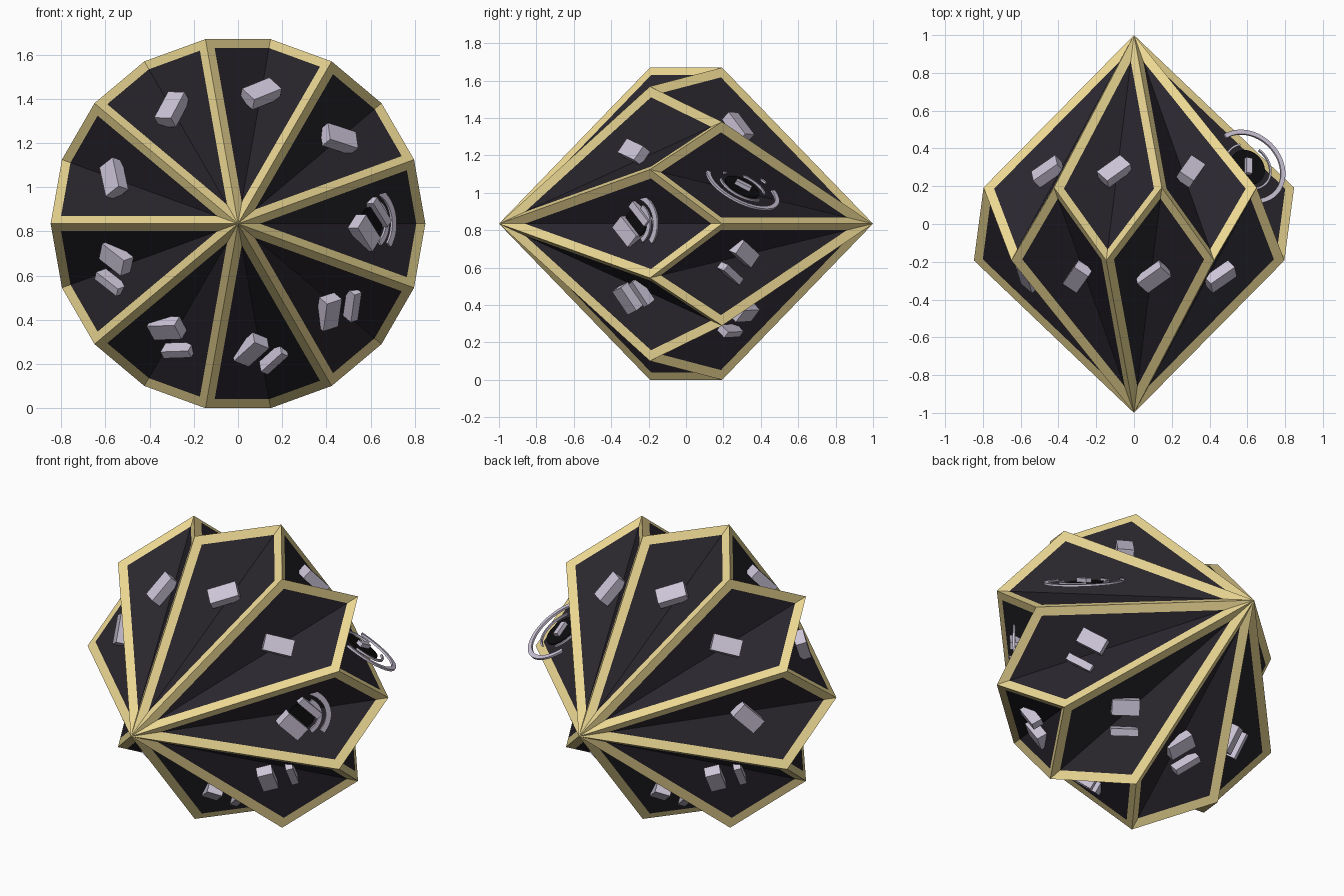
import bpy, bmesh, math
from mathutils import Vector, Matrix

if "Cube" in bpy.data.objects:
    bpy.data.objects.remove(bpy.data.objects["Cube"])

R, H, BELT, ZC, W = 0.8475, 1.0, 0.193, 0.835, 0.05


def material(name, rgb):
    m = bpy.data.materials.new(name)
    m.diffuse_color = (*rgb, 1)
    m.use_nodes = True
    m.node_tree.nodes["Principled BSDF"].inputs["Base Color"].default_value = m.diffuse_color
    return m


GOLD = material("gold", (0.83, 0.68, 0.29))
DARK = material("dark", (0.022, 0.019, 0.026))
LILAC = material("pale_lilac", (0.60, 0.55, 0.68))
BLACK = material("black", (0.004, 0.004, 0.005))


def make(name, bm, mat):
    bmesh.ops.remove_doubles(bm, verts=bm.verts, dist=1e-5)
    me = bpy.data.meshes.new(name)
    bm.to_mesh(me)
    bm.free()
    me.materials.append(mat)
    ob = bpy.data.objects.new(name, me)
    bpy.context.collection.objects.link(ob)
    return ob


def ring_pos(deg, y):
    a = math.radians(deg)
    return Vector((R * math.sin(a), y, ZC + R * math.cos(a)))


def add_face(bm, pts, out):
    f = bm.faces.new([bm.verts.new(p) for p in pts])
    f.normal_update()
    if f.normal.dot(out) < 0:
        f.normal_flip()


def add_box(bm, frame, centre, size):
    m = frame @ Matrix.Translation(centre) @ Matrix.Diagonal((*size, 1))
    bmesh.ops.create_cube(bm, size=1, matrix=m)


def plane_frame(origin, xdir, normal):
    z = normal.normalized()
    x = (xdir - z * xdir.dot(z)).normalized()
    y = z.cross(x)
    return Matrix.Translation(origin) @ Matrix((x, y, z)).transposed().to_4x4()


# each kite folds inward along its long crease: gold border, dark panel
edges, panels, marks = bmesh.new(), bmesh.new(), bmesh.new()
for side in (-1, 1):
    for k in range(9):
        deg = -side * (10 + 40 * k)
        apex = Vector((0, side * H, ZC))
        tip = ring_pos(deg, -side * BELT)
        radial = (ring_pos(deg, 0) - Vector((0, 0, ZC))).normalized()
        out = radial + Vector((0, side, 0))
        for d in (-20, 20):
            s = ring_pos(deg + d, side * BELT)
            ea, et, c = (apex - s).normalized(), (tip - s).normalized(), (tip - apex).normalized()
            a2 = apex + c * W / math.sin(c.angle(-ea))
            t2 = tip - c * W / math.sin(c.angle(et))
            s2 = s + (ea + et) * W / math.sin(ea.angle(et))
            add_face(edges, (apex, s, s2, a2), out)
            add_face(edges, (s, tip, t2, s2), out)
            add_face(panels, (a2, s2, t2), out)

        # plain raised bars, one or two per face
        outward = (radial * 0.8 + Vector((0, -side, 0))).normalized()
        tang = Vector((math.cos(math.radians(deg)), 0, -math.sin(math.radians(deg)))) * -side
        base = (tang - outward * 1.0).normalized()
        origin = Vector((0, side * 0.285, ZC)) + radial * 0.605
        fr = plane_frame(origin, base, outward.cross(tang) * (1 if outward.cross(tang).dot(out) > 0 else -1))
        double = 2 <= k <= 6 if side < 0 else 3 <= k <= 6
        if side > 0 and k == 7:
            continue
        if double:
            add_box(marks, fr, (-0.075, 0, -0.01), (0.04, 0.15, 0.06))
            add_box(marks, fr, (0.06, 0, -0.01), (0.085, 0.15, 0.06))
        else:
            add_box(marks, fr, (0, 0, -0.01), (0.09, 0.16, 0.06))
make("gold_edges", edges, GOLD)
make("dark_panels", panels, DARK)
make("raised_marks", marks, LILAC)


# thin arc bands around a black disc
def arc(bm, fr, r0, r1, start, end, h=0.012, n=32):
    rows = []
    for i in range(n + 1):
        a = math.radians(start + (end - start) * i / n)
        rows.append([bm.verts.new(fr @ Vector((r * math.cos(a), r * math.sin(a), z)))
                     for r, z in ((r0, 0), (r1, 0), (r1, h), (r0, h))])
    for p, q in zip(rows, rows[1:]):
        for j in range(4):
            bm.faces.new((p[j], q[j], q[(j + 1) % 4], p[(j + 1) % 4]))
    if end - start < 360:
        bm.faces.new(rows[0])
        bm.faces.new(rows[-1][::-1])
    bmesh.ops.recalc_face_normals(bm, faces=bm.faces)


def ornament(name, fr, bands, disc):
    bm = bmesh.new()
    for b in bands:
        arc(bm, fr, *b)
    make(name + "_arcs", bm, LILAC)
    bm = bmesh.new()
    bmesh.ops.create_cone(bm, cap_ends=True, segments=32, radius1=disc, radius2=disc,
                          depth=0.008, matrix=fr)
    make(name + "_disc", bm, BLACK)


fr = plane_frame(Vector((0.6, 0.3, 1.03)), Vector((0, 1, -0.5)), Vector((0.4, 0.42, 0.81)))
ornament("back_ring", fr, [(0.19, 0.215, -170, 40), (0.20, 0.215, 60, 170),
                           (0.125, 0.135, 20, 160), (0.125, 0.135, 200, 330)], 0.1)
bm = bmesh.new()
add_box(bm, fr, (0, 0, 0.012), (0.09, 0.035, 0.03))
make("back_ring_bar", bm, LILAC)

fr = plane_frame(Vector((0.60, -0.27, 0.835)), Vector((1, 1, 0)), Vector((0.75, -0.66, 0)))
ornament("front_ring", fr, [(0.135, 0.165, -40, 70), (0.09, 0.115, -60, 60)], 0.075)
